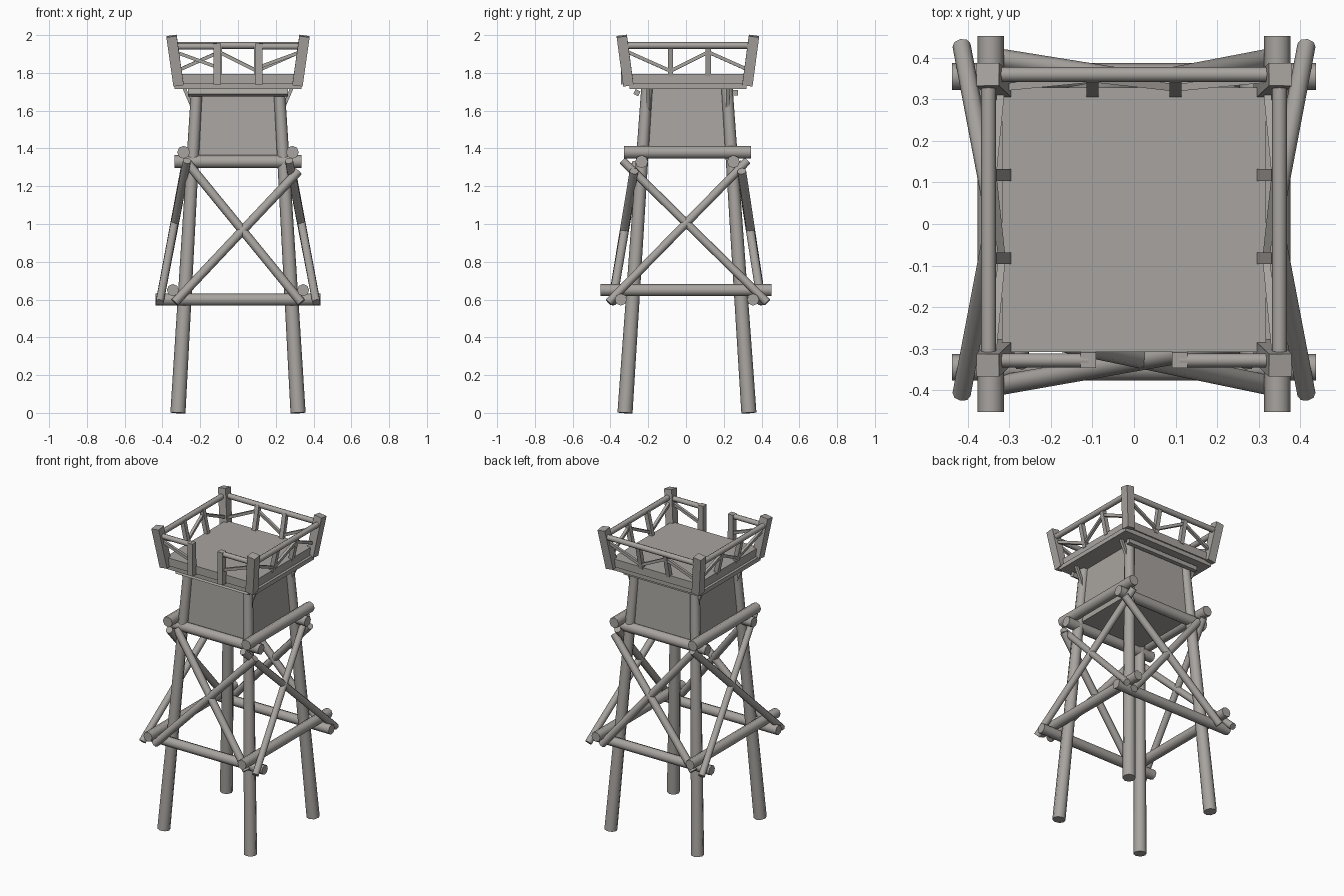
import bpy, bmesh, math
from mathutils import Vector

cube = bpy.data.objects.get("Cube")
if cube:
    bpy.data.objects.remove(cube, do_unlink=True)

wood = bpy.data.materials.new("weathered_grey_wood")
wood.use_nodes = True
COLOUR = (0.39, 0.37, 0.35, 1)
wood.diffuse_color = COLOUR
wood.node_tree.nodes["Principled BSDF"].inputs["Base Color"].default_value = COLOUR

CY = 0.01  # slight depth offset of the whole structure


def bar(name, a, b, r, r2=None, sides=8, turn=0.0):
    """Straight prism from a to b; smooth if round, flat if square."""
    a, b = Vector(a), Vector(b)
    bpy.ops.mesh.primitive_cone_add(
        vertices=sides, radius1=r, radius2=r2 or r, depth=(b - a).length)
    ob = bpy.context.object
    ob.name = name
    for v in ob.data.vertices:
        c, s = math.cos(turn), math.sin(turn)
        v.co.xy = (v.co.x * c - v.co.y * s, v.co.x * s + v.co.y * c)
    ob.location = (a + b) / 2
    d = (b - a).normalized()
    if abs(d.z) > 0.9:
        ob.rotation_euler = Vector((0, 0, 1)).rotation_difference(d).to_euler()
    else:
        ob.rotation_euler = d.to_track_quat("Z", "Y").to_euler()
    ob.data.materials.append(wood)
    if sides > 4:
        bpy.ops.object.shade_smooth_by_angle(angle=math.radians(50))
    return ob


def square(name, a, b, width):
    return bar(name, a, b, width / math.sqrt(2), sides=4, turn=math.pi / 4)


def block(name, hx, hy, z0, z1, top=1.0):
    """Box with an optional narrower top."""
    bm = bmesh.new()
    bmesh.ops.create_cube(bm, size=2)
    for v in bm.verts:
        k = top if v.co.z > 0 else 1
        v.co = (v.co.x * hx * k, v.co.y * hy * k + CY, z1 if v.co.z > 0 else z0)
    me = bpy.data.meshes.new(name)
    bm.to_mesh(me)
    bm.free()
    me.materials.append(wood)
    ob = bpy.data.objects.new(name, me)
    bpy.context.collection.objects.link(ob)
    return ob


SIGNS = (-1, 1)

# Leaning corner legs and the knee struts under the platform
for sx in SIGNS:
    for sy in SIGNS:
        bar("leg", (sx * 0.318, sy * 0.328 + 0.005, 0),
            (sx * 0.218, sy * 0.212 + 0.005, 1.72), 0.04, 0.03)
        square("knee_strut", (sx * 0.225, sy * 0.21 + CY, 1.58),
               (sx * 0.285, sy * 0.21 + CY, 1.72), 0.018)

# Horizontal log rings
for s in SIGNS:
    y = s * 0.35 + 0.005
    bar("lower_cross_log", (-0.438, y, 0.6), (0.438, y, 0.6), 0.032)
    bar("lower_side_log", (s * 0.345, -0.452, 0.65), (s * 0.345, 0.452, 0.65), 0.032)
    y = s * 0.243 + 0.008
    bar("upper_cross_log", (-0.335, y, 1.33), (0.335, y, 1.33), 0.034)
    bar("upper_side_log", (s * 0.288, -0.327, 1.38), (s * 0.288, 0.343, 1.38), 0.034)

# Crossed braces on all four sides
for s in SIGNS:
    bar("cross_brace", (-0.335, s * 0.395 + 0.005, 0.585),
        (0.32, s * 0.285 + CY, 1.28), 0.024)
    bar("cross_brace", (0.335, s * 0.395 + 0.005, 0.585),
        (-0.265, s * 0.275 + CY, 1.32), 0.024)
    bar("side_brace", (s * 0.415, -0.41, 0.585), (s * 0.275, 0.325, 1.335), 0.022)
    bar("side_brace", (s * 0.415, 0.43, 0.585), (s * 0.27, -0.335, 1.335), 0.022)

# Enclosed cabin between the legs
block("cabin", 0.236, 0.232, 1.35, 1.72, 0.91)

# Platform on two bearers
for s in SIGNS:
    bar("bearer", (-0.265, s * 0.26, 1.695), (0.265, s * 0.26, 1.695), 0.02,
        sides=4, turn=math.pi / 4 if s > 0 else 0.3)
block("platform_frame", 0.335, 0.31, 1.715, 1.743)
block("platform_floor", 0.318, 0.318, 1.743, 1.795)

# Outward leaning corner posts
for sx in SIGNS:
    for sy in SIGNS:
        square("corner_post", (sx * 0.315, sy * 0.315 + CY, 1.735),
               (sx * 0.352, sy * 0.35 + CY, 1.995), 0.055)

# Entrance posts and short front rails
for s in SIGNS:
    square("entrance_post", (s * 0.11, -0.325, 1.74), (s * 0.11, -0.328, 1.955), 0.038)
    bar("front_rail", (s * 0.11, -0.328, 1.94), (s * 0.35, -0.328, 1.94), 0.017)
    square("front_diagonal", (s * 0.11, -0.322, 1.83), (s * 0.33, -0.328, 1.91), 0.018)


# Closed railings: top rail, two leaning balusters, zigzag of thin bars
def railing(name, place):
    bar(name + "_rail", place(-0.345, 0.35, 1.945), place(0.345, 0.35, 1.945), 0.018)
    for t in (-0.1, 0.1):
        square(name + "_baluster", place(t, 0.308, 1.785), place(t, 0.345, 1.945), 0.028)
    stops = (-0.325, -0.1, 0.1, 0.325)
    for i in range(3):
        ends = []
        for j in (i, i + 1):
            high = j % 2
            ends.append(place(stops[j], 0.34 if high else 0.318, 1.91 if high else 1.81))
        square(name + "_diagonal", ends[0], ends[1], 0.018)


railing("back", lambda t, out, z: (t, out + CY, z))
railing("left", lambda t, out, z: (out, -t + 0.018, z))
railing("right", lambda t, out, z: (-out, -t + 0.018, z))
